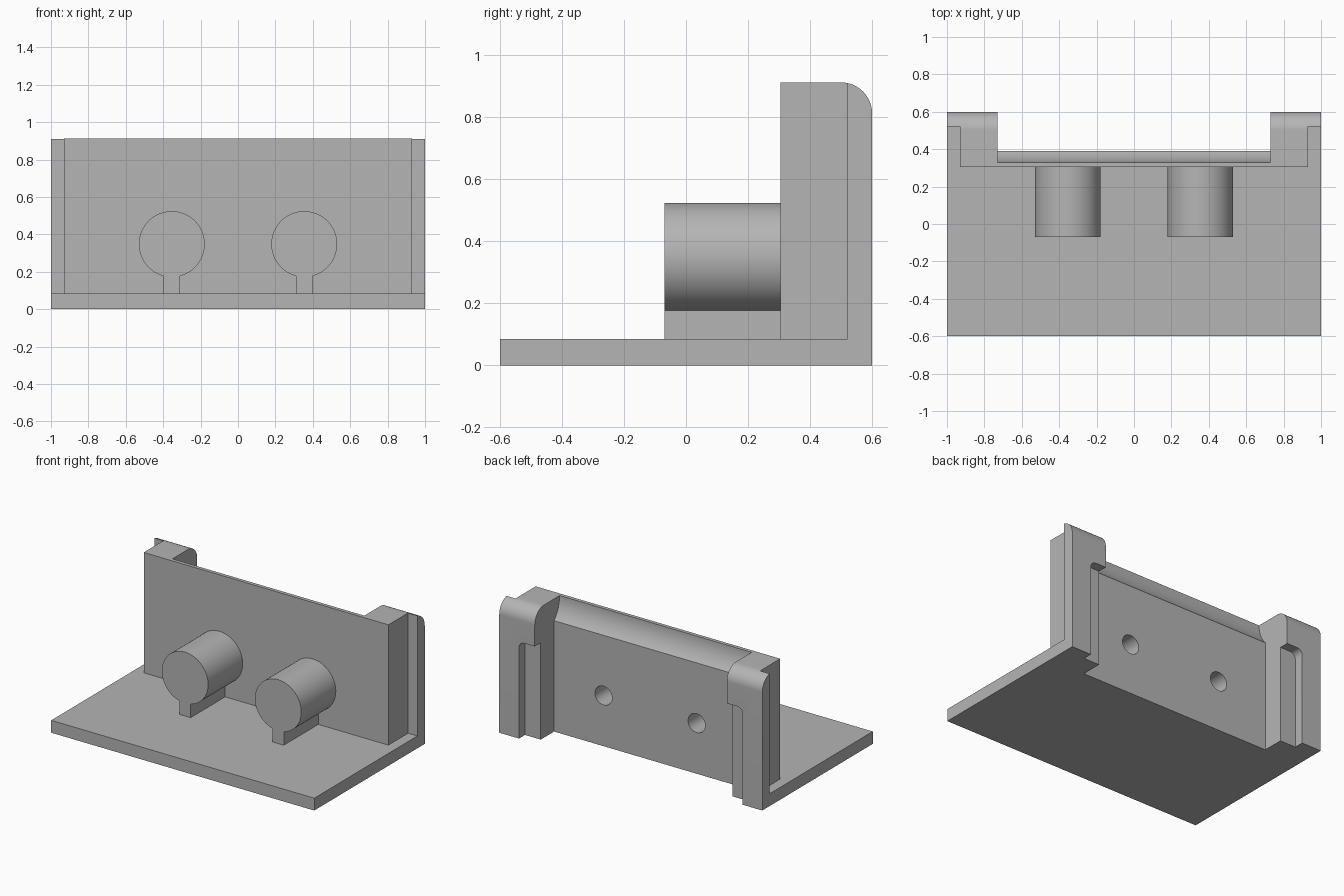
import bpy, bmesh
from math import sin, cos, pi, radians, asin

cube = bpy.data.objects.get("Cube")
if cube:
    bpy.data.objects.remove(cube, do_unlink=True)

grey = bpy.data.materials.new("light_grey")
grey.use_nodes = True
COLOUR = (0.46, 0.46, 0.46, 1)
grey.diffuse_color = COLOUR
grey.node_tree.nodes["Principled BSDF"].inputs["Base Color"].default_value = COLOUR


def arc(cx, cy, r, start, end, n):
    """Points on an arc, angles in radians."""
    return [(cx + r * cos(start + (end - start) * i / n),
             cy + r * sin(start + (end - start) * i / n)) for i in range(n + 1)]


def extrude(name, outline, axis, lo, hi):
    """Solid from a closed outline, pushed along one axis from lo to hi."""
    place = {"x": lambda p, d: (d, p[0], p[1]),
             "y": lambda p, d: (p[0], d, p[1]),
             "z": lambda p, d: (p[0], p[1], d)}[axis]
    bm = bmesh.new()
    ends = [[bm.verts.new(place(p, d)) for p in outline] for d in (lo, hi)]
    for ring in ends:
        bm.faces.new(ring)
    n = len(outline)
    for i in range(n):
        j = (i + 1) % n
        bm.faces.new((ends[0][i], ends[0][j], ends[1][j], ends[1][i]))
    bmesh.ops.recalc_face_normals(bm, faces=bm.faces)
    mesh = bpy.data.meshes.new(name)
    bm.to_mesh(mesh)
    bm.free()
    mesh.materials.append(grey)
    obj = bpy.data.objects.new(name, mesh)
    bpy.context.collection.objects.link(obj)
    return obj


def activate(obj):
    bpy.ops.object.select_all(action="DESELECT")
    obj.select_set(True)
    bpy.context.view_layer.objects.active = obj


def cut(obj, cutter):
    mod = obj.modifiers.new("cut", "BOOLEAN")
    mod.operation = "DIFFERENCE"
    mod.solver = "EXACT"
    mod.object = cutter
    activate(obj)
    bpy.ops.object.modifier_apply(modifier=mod.name)


FRONT, BACK, REAR, FLANGE = 0.305, 0.39, 0.6, 0.52   # depth planes
INNER, OUTER, SIDE = 0.73, 0.93, 1.0                 # width planes
TOP, PLATE = 0.912, 0.085
parts = []

# Base plate, fitted around the wall and posts
right_half = [(SIDE, -REAR), (SIDE, FLANGE), (OUTER, FLANGE), (OUTER, FRONT)]
left_half = [(-x, y) for x, y in reversed(right_half)]
parts.append(extrude("base_plate", right_half + left_half, "z", 0, PLATE))

# Back wall with a hollow curve along its rear top edge
lip, drop = 0.33, 0.15
sweep = 2 * asin((BACK - lip) / ((BACK - lip) ** 2 + drop ** 2) ** 0.5)
radius = drop / sin(sweep)
hollow = arc(lip + radius, TOP, radius, pi, pi + sweep, 12)
wall = extrude("back_wall", [(FRONT, 0), (FRONT, TOP)] + hollow + [(BACK, 0)],
               "x", -INNER, INNER)
parts.append(wall)

# Corner posts with rounded rear tops, side flanges and recessed slots
ROUND = 0.1
crown = arc(REAR - ROUND, TOP - ROUND, ROUND, pi / 2, 0, 16)
flange_top = [(FLANGE, TOP - 0.002)] + [p for p in crown if p[0] > FLANGE + 0.002]
slot_round = arc(0.81, 0.625, 0.04, 0, pi / 2, 8)
for side, s in (("left", 1), ("right", -1)):
    post = extrude(side + "_post", [(FRONT, 0), (FRONT, TOP)] + crown + [(REAR, 0)],
                   "x", s * INNER, s * OUTER)
    slot = [(0.85, -0.1)] + slot_round + [(0.65, 0.665), (0.65, -0.1)]
    cutter = extrude("slot_cutter", [(s * x, z) for x, z in slot], "y", 0.535, 0.7)
    cut(post, cutter)
    bpy.data.objects.remove(cutter, do_unlink=True)
    flange = extrude(side + "_flange", [(FLANGE, 0)] + flange_top + [(REAR, 0)],
                     "x", s * OUTER, s * SIDE)
    parts += [post, flange]

# Round bosses on narrow stems, bored from behind
BOSS_R, BOSS_Z, STEM = 0.176, 0.348, 0.043
gap = asin(STEM / BOSS_R)
for side, s in (("left", 1), ("right", -1)):
    cx = s * 0.354
    ring = arc(cx, BOSS_Z, BOSS_R, -pi / 2 + gap, 1.5 * pi - gap, 60)
    keyhole = ring + [(cx - STEM, PLATE), (cx + STEM, PLATE)]
    boss = extrude(side + "_boss", keyhole, "y", -0.07, FRONT)
    bore = extrude("bore_cutter", arc(cx, BOSS_Z, 0.065, 0, 2 * pi, 40)[:-1],
                   "y", 0.0, 0.5)
    cut(wall, bore)
    cut(boss, bore)
    bpy.data.objects.remove(bore, do_unlink=True)
    parts.append(boss)

# Smooth the curves, keep the corners crisp
for obj in parts:
    activate(obj)
    bpy.ops.object.shade_smooth_by_angle(angle=radians(25))
